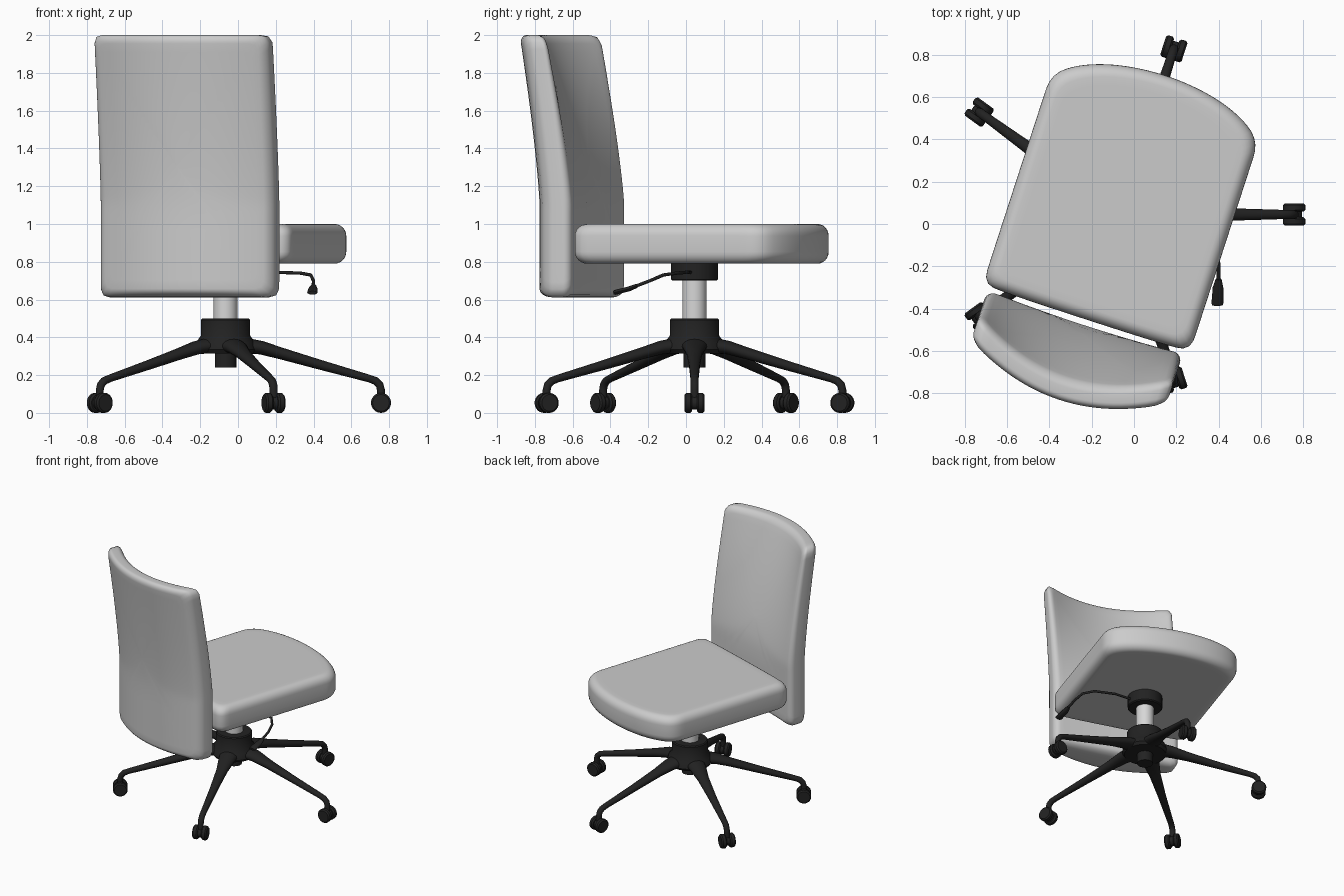
import bpy, bmesh, math
from mathutils import Vector, Matrix

if "Cube" in bpy.data.objects:
    bpy.data.objects.remove(bpy.data.objects["Cube"])

CX, CY = -0.066, 0.045                      # swivel axis
TURN = Matrix.Translation((CX, CY, 0)) @ Matrix.Rotation(math.radians(-18), 4, 'Z')


def material(name, rgb):
    m = bpy.data.materials.new(name)
    m.diffuse_color = (*rgb, 1)
    m.use_nodes = True
    m.node_tree.nodes["Principled BSDF"].inputs["Base Color"].default_value = m.diffuse_color
    return m


FABRIC = material("light grey fabric", (0.6, 0.6, 0.6))
METAL = material("pale metal", (0.68, 0.68, 0.68))
BLACK = material("black plastic", (0.016, 0.016, 0.016))


def finish(bm, name, mat, matrix=Matrix(), angle=40):
    bmesh.ops.recalc_face_normals(bm, faces=bm.faces)
    me = bpy.data.meshes.new(name)
    bm.to_mesh(me)
    bm.free()
    me.transform(matrix)
    me.materials.append(mat)
    ob = bpy.data.objects.new(name, me)
    bpy.context.collection.objects.link(ob)
    bpy.ops.object.select_all(action='DESELECT')
    ob.select_set(True)
    bpy.context.view_layer.objects.active = ob
    bpy.ops.object.shade_smooth_by_angle(angle=math.radians(angle))
    return ob


def skin(bm, rings):
    """Bridge rings of equal length and close both ends."""
    vs = [[bm.verts.new(p) for p in r] for r in rings]
    n = len(vs[0])
    for a, b in zip(vs, vs[1:]):
        for i in range(n):
            bm.faces.new((a[i], a[(i + 1) % n], b[(i + 1) % n], b[i]))
    bm.faces.new(vs[0])
    bm.faces.new(vs[-1])


def outline(half, count=128):
    """Mirror a half outline, round its corners and space the points evenly."""
    pts = [Vector(p) for p in half] + [Vector((-x, y)) for x, y in reversed(half) if x > 0]
    for _ in range(4):
        pts = [q for a, b in zip(pts, pts[1:] + pts[:1])
               for q in (a.lerp(b, 0.25), a.lerp(b, 0.75))]
    loop = pts + pts[:1]
    total = sum((b - a).length for a, b in zip(loop, loop[1:]))
    out, run, k = [], 0.0, 0
    for i in range(count):
        d = total * i / count
        while run + (loop[k + 1] - loop[k]).length < d:
            run += (loop[k + 1] - loop[k]).length
            k += 1
        seg = loop[k + 1] - loop[k]
        out.append(loop[k] + seg * ((d - run) / max(seg.length, 1e-9)))
    return out


def cushion(name, half, inset, place, edge=0.35):
    """Padded slab: t runs -1..1 through the thickness, with rounded rims."""
    pts = outline(half)
    lo = Vector((min(p.x for p in pts), min(p.y for p in pts)))
    hi = Vector((max(p.x for p in pts), max(p.y for p in pts)))
    mid, size = (lo + hi) / 2, (hi - lo) / 2
    prof = []
    for i in range(7):
        a = math.pi / 2 * i / 6
        prof.append((inset * (1 - math.cos(a)), 1 - edge * 2 * (1 - math.sin(a))))
    shrink = [0.93, 0.82, 0.68, 0.52, 0.35, 0.18, 0.02]

    def ring(d, t, s=1):
        r = []
        for p in pts:
            q = p - mid
            q = Vector((q.x * (1 - d / size.x), q.y * (1 - d / size.y))) * s + mid
            r.append(place(q.x, q.y, t))
        return r
    top = [ring(d, t) for d, t in prof] + [ring(inset, 1, s) for s in shrink]
    bot = [ring(d, -t) for d, t in prof] + [ring(inset, -1, s) for s in shrink]
    bm = bmesh.new()
    skin(bm, bot[::-1] + top)
    return finish(bm, name, FABRIC, TURN, 60)


# Seat: straight sides, bowed front edge
cushion("seat",
        [(0, -0.522), (0.40, -0.52), (0.515, -0.51), (0.516, -0.38), (0.516, 0.38),
         (0.516, 0.53), (0.40, 0.617), (0.22, 0.675), (0, 0.696)],
        0.055, lambda u, v, t: (u, v, 0.895 + 0.105 * t), 0.3)


# Backrest: upright below, leaning and wrapping around above
def back_point(u, z, t):
    k = max(0.0, (z - 1.1) / 0.9) ** 1.3
    bow = 1 - (u / 0.485) ** 2
    front = -0.535 - 0.125 * k - (0.015 + 0.145 * k) * bow
    rear = -0.68 - 0.11 * k - 0.138 * bow
    return (u, rear + (front - rear) * (t + 1) / 2, z)


cushion("backrest",
        [(0, 0.612), (0.39, 0.612), (0.485, 0.612), (0.486, 0.72), (0.486, 1.90),
         (0.486, 2.0), (0.40, 2.0), (0, 2.0)], 0.045, back_point, 0.32)


def lathe(name, prof, mat, matrix=Matrix.Translation((CX, CY, 0)), n=40):
    bm = bmesh.new()
    skin(bm, [[(r * math.cos(2 * math.pi * i / n), r * math.sin(2 * math.pi * i / n), z)
               for i in range(n)] for r, z in prof])
    return finish(bm, name, mat, matrix)


# Central column
lathe("seat_collar", [(0.118, 0.70), (0.125, 0.707), (0.125, 0.80)], BLACK)
lathe("gas_column", [(0.064, 0.45), (0.064, 0.72)], METAL)
lathe("base_hub", [(0.15, 0.315), (0.165, 0.335), (0.155, 0.375), (0.13, 0.41),
                   (0.13, 0.493), (0.123, 0.50)], BLACK)
lathe("hub_underside", [(0.057, 0.24), (0.057, 0.33)], BLACK)


def tube(name, path, mat, matrix=Matrix(), side=None, n=16):
    """Path rows: x, y, z, half width, half height."""
    pts = [Vector(p[:3]) for p in path]
    rings = []
    for i, p in enumerate(pts):
        t = (pts[min(i + 1, len(pts) - 1)] - pts[max(i - 1, 0)]).normalized()
        s = side or t.cross(Vector((0, 0, 1))).normalized()
        up = s.cross(t).normalized()
        w, h = path[i][3:]
        rings.append([p + s * w * math.cos(2 * math.pi * j / n) + up * h * math.sin(2 * math.pi * j / n)
                      for j in range(n)])
    bm = bmesh.new()
    skin(bm, rings)
    return finish(bm, name, mat, matrix)


# Five arms, each with a twin-wheel caster
R = 0.823
for i in range(5):
    m = Matrix.Translation((CX, CY, 0)) @ Matrix.Rotation(math.radians(72 * i), 4, 'Z')
    tube(f"base_arm_{i + 1}",
         [(0.08, 0, 0.36, 0.075, 0.042), (0.19, 0, 0.345, 0.06, 0.036), (0.30, 0, 0.313, 0.042, 0.031),
          (0.50, 0, 0.255, 0.030, 0.026), (0.76, 0, 0.182, 0.022, 0.020), (0.795, 0, 0.169, 0.022, 0.021),
          (0.816, 0, 0.148, 0.022, 0.021), (R, 0, 0.12, 0.021, 0.021), (R, 0, 0.07, 0.021, 0.021)],
         BLACK, m, Vector((0, 1, 0)))
    axle = m @ Matrix.Translation((R, 0, 0.053)) @ Matrix.Rotation(math.pi / 2, 4, 'X')
    for s in (-1, 1):
        wheel = axle @ Matrix.Translation((0, 0, 0.033 * s))
        lathe(f"caster_wheel_{i + 1}_{'a' if s < 0 else 'b'}",
              [(0.044, -0.020), (0.053, -0.011), (0.053, 0.011), (0.044, 0.020)], BLACK, wheel, 28)
    lathe(f"caster_body_{i + 1}", [(0.036, -0.03), (0.036, 0.03)], BLACK, axle, 20)

# Height lever and its paddle grip
tube("height_lever",
     [(-0.02, 0.03, 0.745, 0.009, 0.009), (0.18, 0.01, 0.745, 0.009, 0.009),
      (0.33, -0.05, 0.74, 0.009, 0.009), (0.385, -0.12, 0.73, 0.009, 0.009),
      (0.40, -0.19, 0.70, 0.009, 0.009), (0.398, -0.30, 0.658, 0.009, 0.009)], BLACK, n=10)
tube("lever_grip",
     [(0.40, -0.26, 0.673, 0.014, 0.011), (0.397, -0.30, 0.657, 0.025, 0.013),
      (0.394, -0.375, 0.638, 0.028, 0.013), (0.394, -0.385, 0.636, 0.024, 0.009)], BLACK, n=12)
